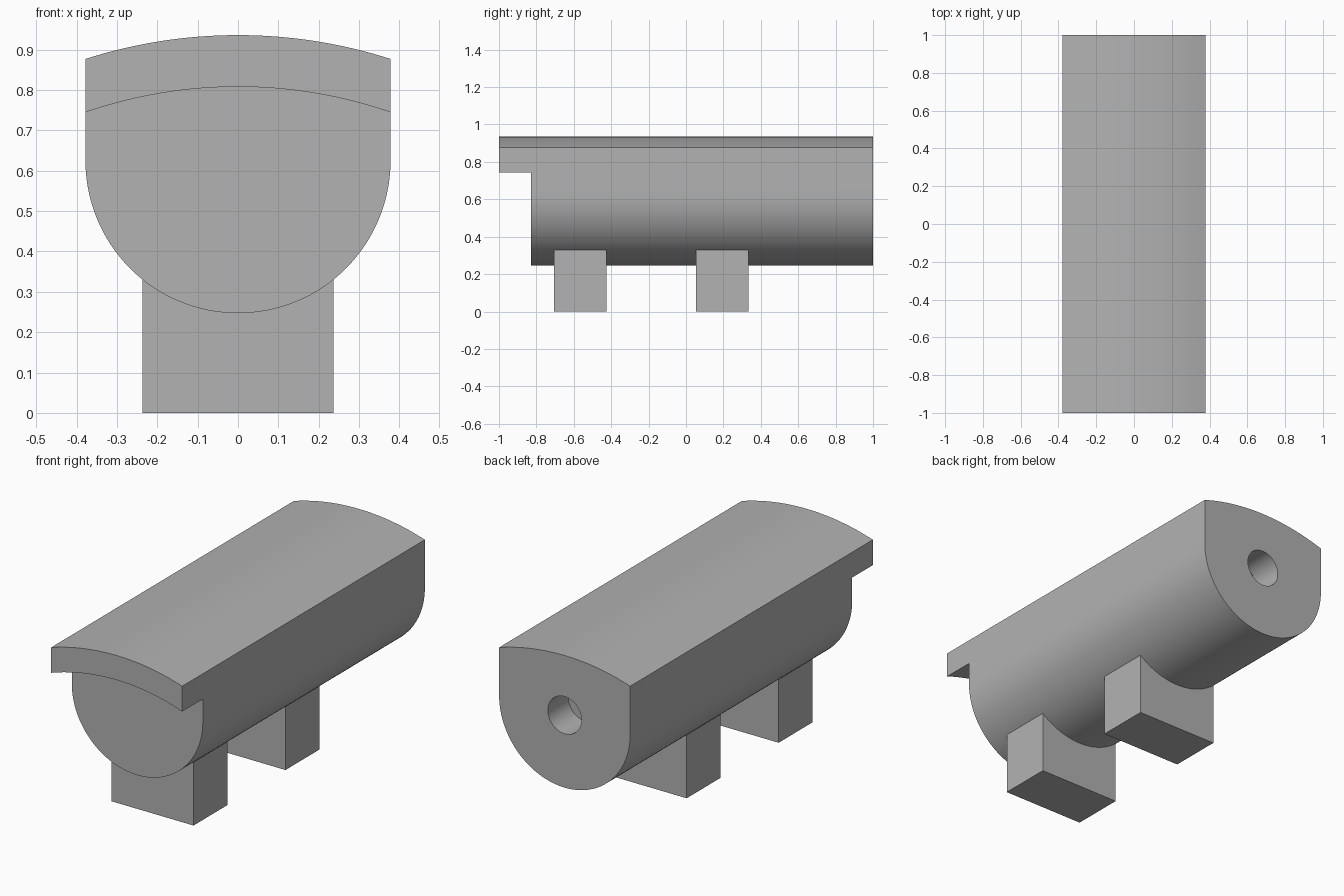
import bpy
import bmesh
from math import sqrt, sin, cos, pi

default_cube = bpy.data.objects.get("Cube")
if default_cube:
    bpy.data.objects.remove(default_cube, do_unlink=True)

HALF_WIDTH = 0.378
AXIS_Z = 0.625
FRONT, BACK = -1.0, 1.0
FACE_Y = -0.83          # front face of the body, behind the hood

grey = bpy.data.materials.new("plain grey")
grey.use_nodes = True
grey.diffuse_color = (0.448, 0.448, 0.448, 1)
grey.node_tree.nodes["Principled BSDF"].inputs["Base Color"].default_value = grey.diffuse_color


def prism(name, profile, y0, y1):
    """Extrude an (x, z) outline along y."""
    bm = bmesh.new()
    face = bm.faces.new([bm.verts.new((x, y0, z)) for x, z in profile])
    new = bmesh.ops.extrude_face_region(bm, geom=[face])["geom"]
    verts = [v for v in new if isinstance(v, bmesh.types.BMVert)]
    bmesh.ops.translate(bm, verts=verts, vec=(0, y1 - y0, 0))
    bmesh.ops.recalc_face_normals(bm, faces=bm.faces)
    mesh = bpy.data.meshes.new(name)
    bm.to_mesh(mesh)
    bm.free()
    obj = bpy.data.objects.new(name, mesh)
    bpy.context.collection.objects.link(obj)
    mesh.materials.append(grey)
    return obj


def crown(half, apex, radius, steps=32):
    """Shallow arc from +half to -half with its peak at apex."""
    xs = [half - 2 * half * i / steps for i in range(steps + 1)]
    return [(x, apex - radius + sqrt(radius**2 - x**2)) for x in xs]


def arc(radius, start, end, steps):
    """Points on a circle about the body axis."""
    angles = [start + (end - start) * i / steps for i in range(steps + 1)]
    return [(radius * cos(a), AXIS_Z + radius * sin(a)) for a in angles]


def select(obj):
    bpy.ops.object.select_all(action="DESELECT")
    obj.select_set(True)
    bpy.context.view_layer.objects.active = obj


def cut(target, cutter):
    cutter.hide_render = True
    mod = target.modifiers.new("cut", "BOOLEAN")
    mod.operation = "DIFFERENCE"
    mod.solver = "EXACT"
    mod.object = cutter
    select(target)
    bpy.ops.object.modifier_apply(modifier=mod.name)
    bpy.data.objects.remove(cutter, do_unlink=True)


# Body: round belly, straight sides, gently crowned top
belly = arc(HALF_WIDTH, pi, 2 * pi, 64)
body = prism("body", belly + crown(HALF_WIDTH, 0.936, 1.24), FRONT, BACK)

# Recess under the front hood
under_hood = crown(0.45, 0.808, 1.16)
recess = prism("hood_recess_cutter", [(-0.45, 0.1), (0.45, 0.1)] + under_hood, FRONT - 0.1, FACE_Y)
cut(body, recess)

# Blind round hole in the back
bore = prism("cable_hole_cutter", arc(0.097, 0, 2 * pi, 48)[:-1], BACK - 0.17, BACK + 0.1)
cut(body, bore)

select(body)
bpy.ops.object.shade_smooth_by_angle(angle=pi / 6)

# Two block feet, their tops buried in the belly
foot_x, foot_top = 0.237, 0.33
foot_outline = [(-foot_x, 0), (foot_x, 0), (foot_x, foot_top), (-foot_x, foot_top)]
for name, y0 in (("front_foot", -0.705), ("back_foot", 0.053)):
    prism(name, foot_outline, y0, y0 + 0.28)
